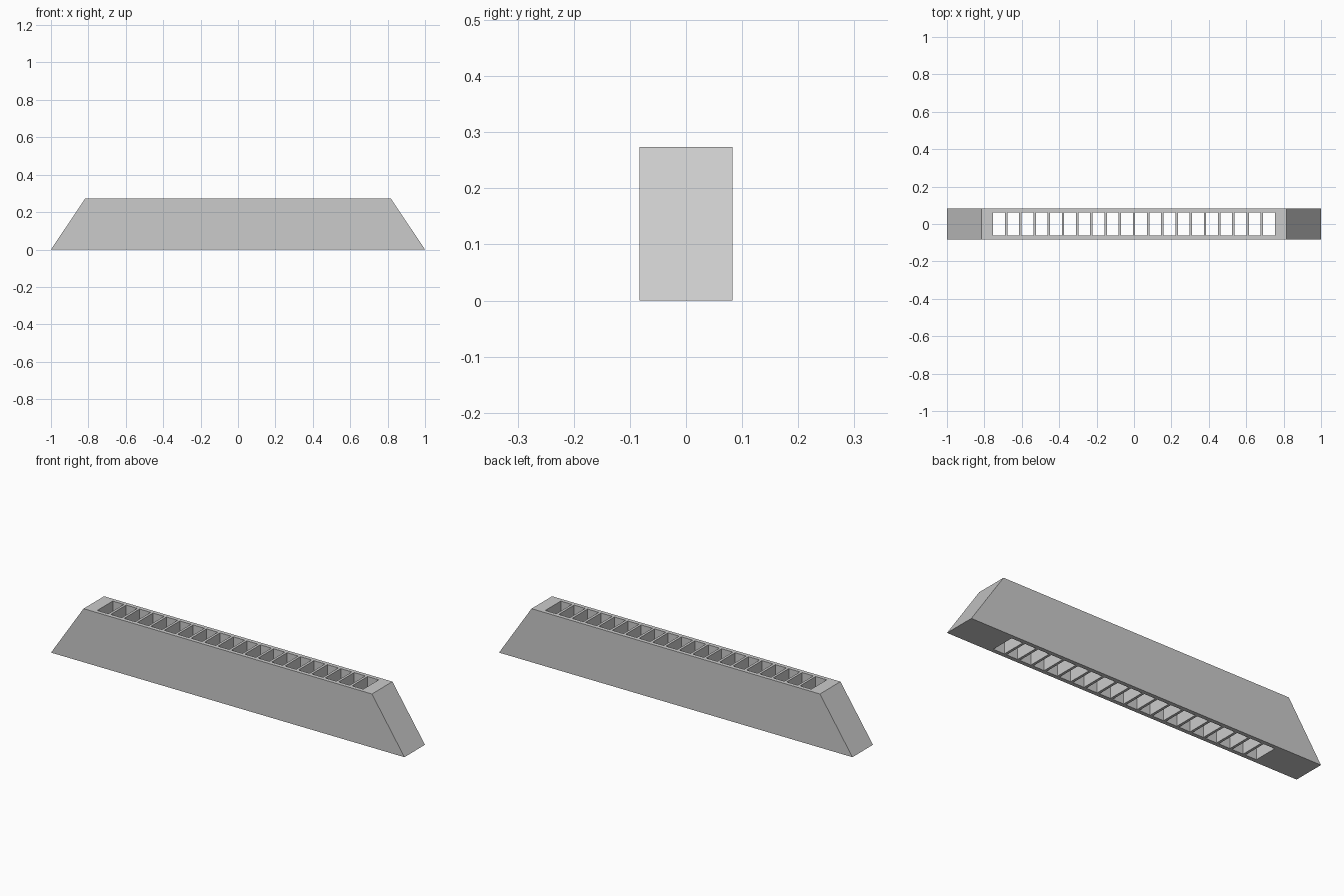
import bpy, bmesh
from mathutils import Matrix

if "Cube" in bpy.data.objects:
    bpy.data.objects.remove(bpy.data.objects["Cube"])

HALF_W, HEIGHT, TOP_X = 0.083, 0.274, 0.816
SLOTS, PITCH, SLOT_X, SLOT_Y = 20, 0.0759, 0.063, 0.125


def make_object(name, bm):
    bmesh.ops.recalc_face_normals(bm, faces=bm.faces[:])
    mesh = bpy.data.meshes.new(name)
    bm.to_mesh(mesh)
    bm.free()
    obj = bpy.data.objects.new(name, mesh)
    bpy.context.collection.objects.link(obj)
    return obj


# Trapezoid body: front profile extruded along y
bm = bmesh.new()
profile = [(-1, 0), (1, 0), (TOP_X, HEIGHT), (-TOP_X, HEIGHT)]
face = bm.faces.new([bm.verts.new((x, -HALF_W, z)) for x, z in profile])
ext = bmesh.ops.extrude_face_region(bm, geom=[face])
bmesh.ops.translate(bm, vec=(0, 2 * HALF_W, 0),
                    verts=[v for v in ext["geom"] if isinstance(v, bmesh.types.BMVert)])
body = make_object("slotted_body", bm)

# Row of vertical through-slots
bm = bmesh.new()
for i in range(SLOTS):
    x = (i - (SLOTS - 1) / 2) * PITCH
    bmesh.ops.create_cube(bm, size=1, matrix=Matrix.Translation((x, 0, HEIGHT / 2))
                          @ Matrix.Diagonal((SLOT_X, SLOT_Y, HEIGHT * 2, 1)))
cutter = make_object("slot_cutter", bm)
cutter.hide_render = True

# Cut the slots, then drop the cutter
mod = body.modifiers.new("slots", 'BOOLEAN')
mod.operation = 'DIFFERENCE'
mod.solver = 'EXACT'
mod.object = cutter
bpy.context.view_layer.objects.active = body
body.select_set(True)
bpy.ops.object.modifier_apply(modifier=mod.name)
bpy.data.objects.remove(cutter)
